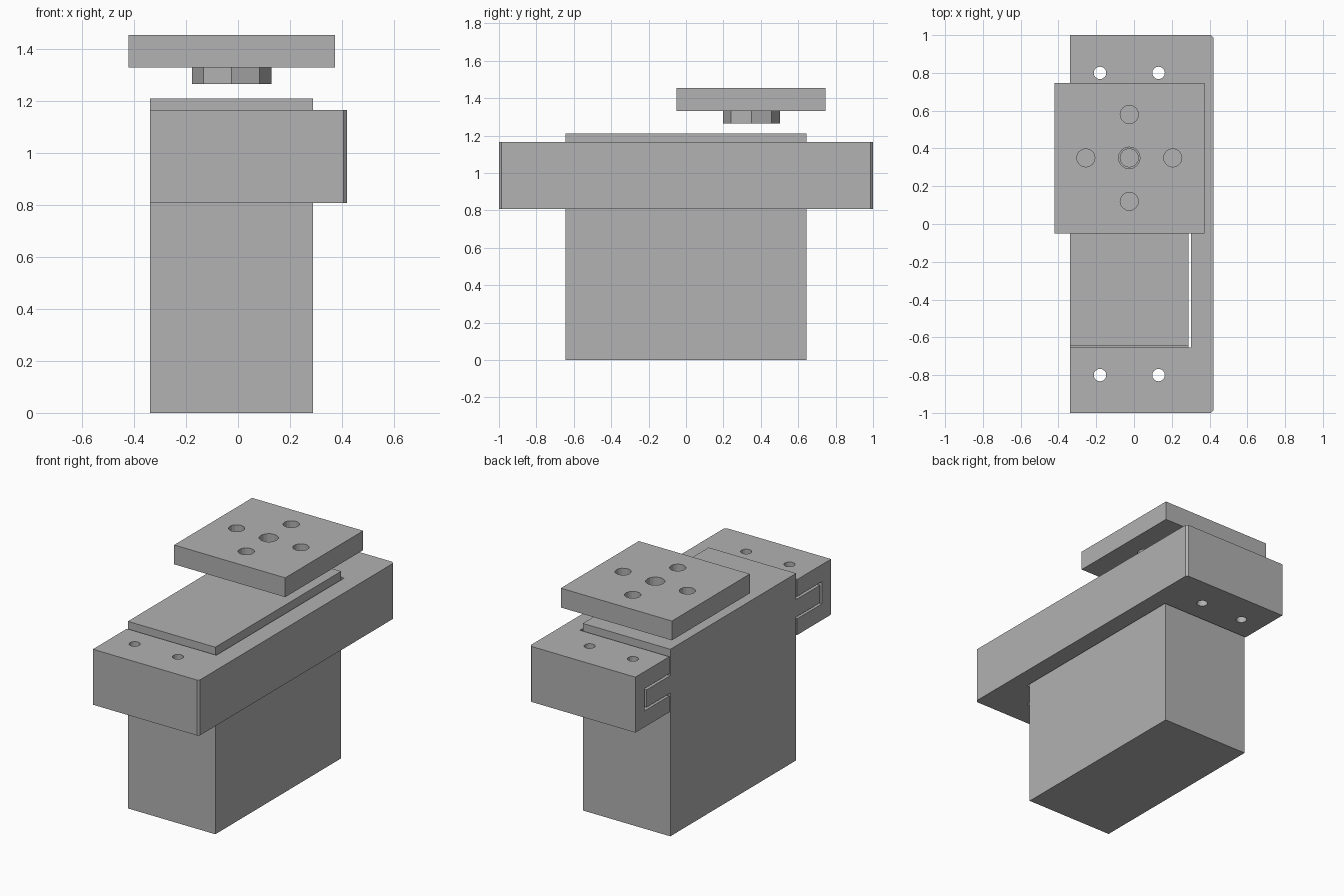
import bpy, bmesh, math
from mathutils import Vector

cube = bpy.data.objects.get("Cube")
if cube:
    bpy.data.objects.remove(cube, do_unlink=True)

GREY = (0.445, 0.445, 0.445, 1.0)
grey = bpy.data.materials.new("plain grey")
grey.use_nodes = True
grey.diffuse_color = GREY
grey.node_tree.nodes["Principled BSDF"].inputs["Base Color"].default_value = GREY


def prism(name, outline, depth):
    """Extrude a closed 3D outline along a depth vector."""
    bm = bmesh.new()
    face = bm.faces.new([bm.verts.new(p) for p in outline])
    ext = bmesh.ops.extrude_face_region(bm, geom=[face])
    moved = [g for g in ext["geom"] if isinstance(g, bmesh.types.BMVert)]
    bmesh.ops.translate(bm, verts=moved, vec=Vector(depth))
    bmesh.ops.recalc_face_normals(bm, faces=bm.faces)
    mesh = bpy.data.meshes.new(name)
    bm.to_mesh(mesh)
    bm.free()
    mesh.materials.append(grey)
    obj = bpy.data.objects.new(name, mesh)
    bpy.context.collection.objects.link(obj)
    return obj


def round_prism(name, x, y, z0, z1, radius, sides):
    angles = [math.tau * i / sides for i in range(sides)]
    outline = [(x + radius * math.cos(a), y + radius * math.sin(a), z0) for a in angles]
    return prism(name, outline, (0, 0, z1 - z0))


def eared_block(name, x0, x1, body_y, ear_y, bottom, ear_low, ear_high, top):
    """Block along x whose side profile has an ear on each end."""
    half = [(body_y, bottom), (body_y, ear_low), (ear_y, ear_low),
            (ear_y, ear_high), (body_y, ear_high), (body_y, top)]
    profile = half + [(-y, z) for y, z in reversed(half)]
    return prism(name, [(x0, y, z) for y, z in profile], (x1 - x0, 0, 0))


def cut(target, cutters):
    for cutter in cutters:
        cutter.hide_render = True
        mod = target.modifiers.new("cut", 'BOOLEAN')
        mod.operation, mod.solver, mod.object = 'DIFFERENCE', 'EXACT', cutter
    bpy.context.view_layer.update()
    result = bpy.data.meshes.new_from_object(
        target.evaluated_get(bpy.context.evaluated_depsgraph_get()))
    target.modifiers.clear()
    target.data = result
    for cutter in cutters:
        bpy.data.objects.remove(cutter, do_unlink=True)


def screw_holes():
    return [round_prism("screw_cutter", x, y, 0.7, 1.3, 0.033, 16)
            for x in (-0.18, 0.13) for y in (-0.8, 0.8)]


BACK, BODY_X = -0.338, 0.288
AXIS_X, AXIS_Y = -0.025, 0.35

# Motor body with mounting ears
motor = eared_block("motor_body", BACK, BODY_X, 0.643, 0.885, 0, 0.927, 1.04, 1.21)
cut(motor, screw_holes())

# Bracket wrapped around the motor, open on one side, with chamfered corners
SIDE, CH = 0.42, 0.014
bracket = prism("bracket", [(x, y, 0.807) for x, y in (
    (BACK, -1), (SIDE - CH, -1), (SIDE, CH - 1),
    (SIDE, 1 - CH), (SIDE - CH, 1), (BACK, 1))], (0, 0, 0.359))
opening = eared_block("opening_cutter", BACK - 0.2, 0.302, 0.653, 0.905, 0.6, 0.912, 1.056, 1.4)
cut(bracket, [opening] + screw_holes())

# Square output plate with four holes around the axis
plate = prism("output_plate", [(x, y, 1.33) for x, y in (
    (-0.422, -0.05), (0.373, -0.05), (0.373, 0.747), (-0.422, 0.747))], (0, 0, 0.125))
holes = [round_prism("plate_cutter", AXIS_X + dx, AXIS_Y + dy, 1.2, 1.6, 0.048, 16)
         for dx, dy in ((0.23, 0), (-0.23, 0), (0, 0.23), (0, -0.23))]
holes.append(round_prism("axis_cutter", AXIS_X, AXIS_Y, 1.2, 1.6, 0.057, 16))
cut(plate, holes)

# Octagonal hub beneath the plate
hub = round_prism("hub", AXIS_X, AXIS_Y, 1.265, 1.33, 0.153, 8)
cut(hub, [round_prism("hub_cutter", AXIS_X, AXIS_Y, 1.2, 1.4, 0.048, 16)])
